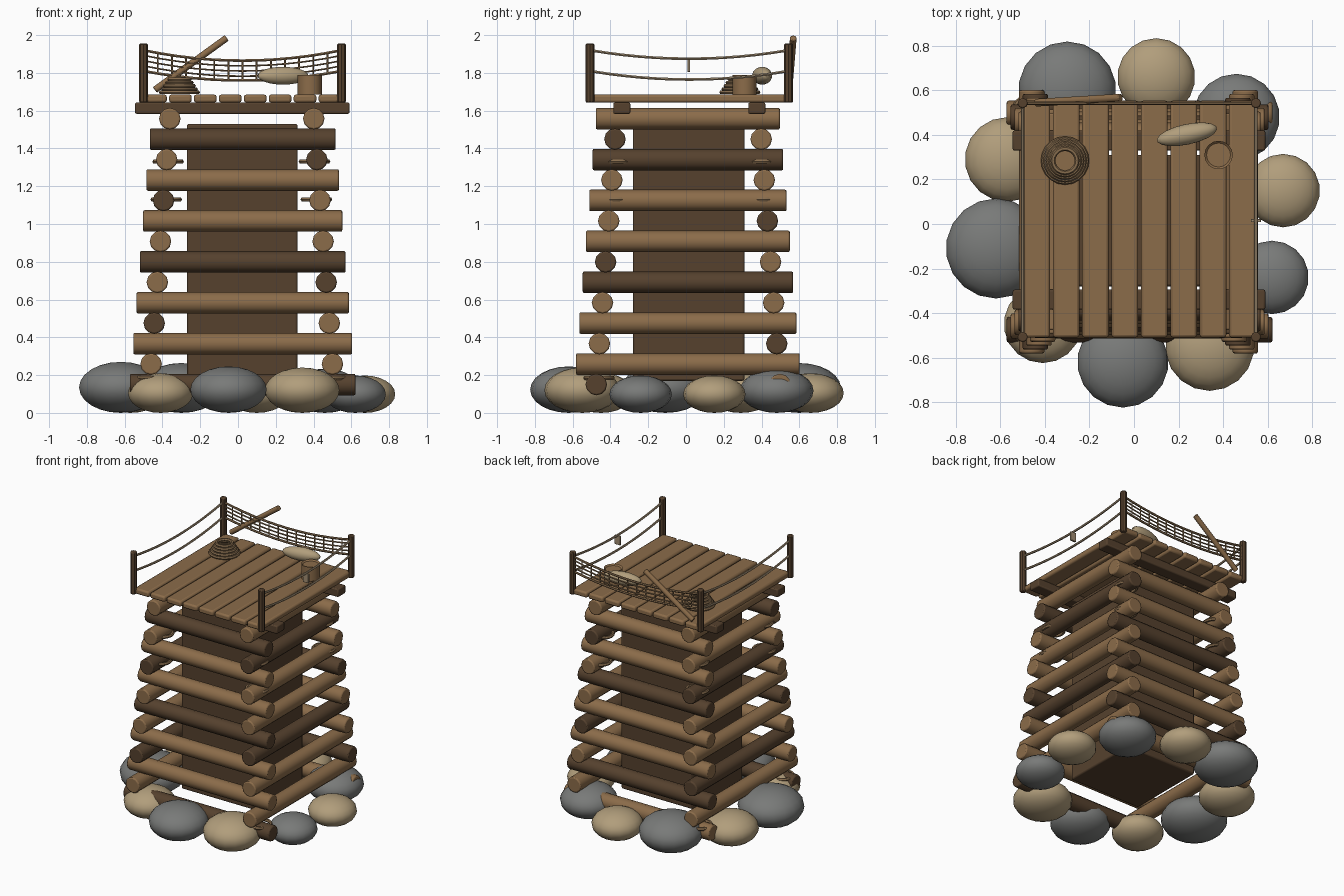
import bpy, bmesh, math
from mathutils import Vector, Matrix

cube = bpy.data.objects.get("Cube")
if cube:
    bpy.data.objects.remove(cube)


def material(name, rgb):
    m = bpy.data.materials.new(name)
    m.use_nodes = True
    m.diffuse_color = (*rgb, 1)
    node = m.node_tree.nodes["Principled BSDF"]
    node.inputs["Base Color"].default_value = (*rgb, 1)
    node.inputs["Roughness"].default_value = 0.9
    return m


WOOD = material("light wood", (0.26, 0.15, 0.068))
DARK = material("dark wood", (0.092, 0.053, 0.027))
GREY = material("grey stone", (0.19, 0.195, 0.19))
TAN = material("tan stone", (0.44, 0.34, 0.20))
ROPE = material("pale rope", (0.36, 0.27, 0.17))
CORD = material("brown cord", (0.24, 0.15, 0.075))
parts = []


def finish(name, bm, mat, bevel=0):
    me = bpy.data.meshes.new(name)
    bm.to_mesh(me)
    bm.free()
    me.materials.append(mat)
    ob = bpy.data.objects.new(name, me)
    bpy.context.collection.objects.link(ob)
    if bevel:
        mod = ob.modifiers.new("worn edges", "BEVEL")
        mod.width = bevel
        mod.segments = 2
        mod.limit_method = "ANGLE"
        mod.angle_limit = math.radians(60)
    parts.append(ob)
    return ob


def box(name, lo, hi, mat, bevel=0.008):
    lo, hi = Vector(lo), Vector(hi)
    bm = bmesh.new()
    bmesh.ops.create_cube(bm, size=1)
    bmesh.ops.scale(bm, vec=hi - lo, verts=bm.verts)
    bmesh.ops.translate(bm, vec=(lo + hi) / 2, verts=bm.verts)
    return finish(name, bm, mat, bevel)


def pole(name, a, b, r, mat, sides=12, bevel=0.008):
    a, b = Vector(a), Vector(b)
    turn = (b - a).to_track_quat("Z", "Y").to_matrix().to_4x4()
    bm = bmesh.new()
    bmesh.ops.create_cone(bm, cap_ends=True, segments=sides, radius1=r, radius2=r,
                          depth=(b - a).length,
                          matrix=Matrix.Translation((a + b) / 2) @ turn)
    return finish(name, bm, mat, bevel)


def ellipsoid(name, centre, radii, mat, turn=0):
    bm = bmesh.new()
    bmesh.ops.create_uvsphere(bm, u_segments=18, v_segments=12, radius=1)
    bmesh.ops.scale(bm, vec=radii, verts=bm.verts)
    bmesh.ops.rotate(bm, matrix=Matrix.Rotation(turn, 3, "Z"), verts=bm.verts)
    bmesh.ops.translate(bm, vec=centre, verts=bm.verts)
    return finish(name, bm, mat)


def cord(name, points, r, mat, closed=False):
    cu = bpy.data.curves.new(name, "CURVE")
    cu.dimensions = "3D"
    cu.bevel_depth = r
    cu.bevel_resolution = 1
    cu.use_fill_caps = True
    sp = cu.splines.new("POLY")
    sp.points.add(len(points) - 1)
    for p, co in zip(sp.points, points):
        p.co = (*co, 1)
    sp.use_cyclic_u = closed
    cu.materials.append(mat)
    ob = bpy.data.objects.new(name, cu)
    bpy.context.collection.objects.link(ob)
    parts.append(ob)


def sagging(a, b, sag, n=12):
    a, b = Vector(a), Vector(b)
    return [a.lerp(b, i / n) - Vector((0, 0, sag * 4 * (i / n) * (1 - i / n)))
            for i in range(n + 1)]


def ring(name, centre, r, thick, mat, n=18):
    x, y, z = centre
    angles = [math.tau * i / n for i in range(n)]
    cord(name, [(x + r * math.cos(t), y + r * math.sin(t), z) for t in angles],
         thick, mat, True)


# Boulders around the foot: x, y, radius, alternating colour
boulders = [(-.30, .60, .22), (.10, .66, .175), (.46, .48, .195), (.67, .15, .165),
            (.62, -.24, .165), (.34, -.55, .2), (-.05, -.62, .205), (-.41, -.45, .175),
            (-.62, -.11, .225), (-.57, .29, .19)]
for i, (x, y, r) in enumerate(boulders):
    ellipsoid("boulder", (x, y, .6 * r), (r, r, .6 * r), TAN if i % 2 else GREY)

# Dark core and stacked, inward leaning log walls
box("core", (-.27, -.28, .17), (.315, .31, 1.53), DARK, 0.01)
for i in range(7):
    lean = .0165 * i
    z = .15 + .2165 * i
    half = .597 - .0175 * i
    for name, y, k in (("front_log", -.475 + lean, 0), ("back_log", .497 - lean, 1)):
        pole(name, (.025 - half, y, z), (.025 + half, y, z), .057,
             DARK if i % 3 == k else WOOD)
    z += .1085
    half -= .005
    for name, x, k in (("right_log", -.46 + lean, 1), ("left_log", .5 - lean, 2)):
        pole(name, (x, .01 - half, z), (x, .01 + half, z), .057,
             DARK if i % 3 == k else WOOD)

# Rope lashings at the corners
for z, spread in ((1.33, 0), (1.13, .01), (.185, .1)):
    for x in (-.37 - spread, .405 + spread):
        for y in (-.36 - spread, .40 + spread):
            ring("corner_lashing", (x, y, z), .072, .012, CORD)

# Deck
for y in (-.34, .375):
    box("deck_beam", (-.545, y - .045, 1.583), (.59, y + .045, 1.643), DARK)
for i in range(8):
    x = -.437 + .132 * i
    box("deck_plank", (x - .06, -.51, 1.643), (x + .06, .555, 1.685), WOOD, .012)

# Railing posts and ropes
for x in (-.5, .548):
    for y in (-.508, .543):
        pole("railing_post", (x, y, 1.643), (x, y, 1.955), .023, DARK, 8, .006)
    for z in (1.92, 1.81):
        cord("side_rope", sagging((x, -.508, z), (x, .543, z), .045), .008, ROPE)
for z, sag in ((1.92, .055), (1.81, .05)):
    cord("back_rope", sagging((-.5, .543, z), (.548, .543, z), sag), .008, CORD)
box("rope_tag", (.525, .008, 1.805), (.571, .022, 1.872), ROPE, .003)

# Net across the back
columns = 14
for k in range(1, 4):
    z = 1.92 - .0275 * k
    cord("net_strand", sagging((-.5, .543, z), (.548, .543, z), .055), .005, CORD)
for i in range(1, columns):
    t = i / columns
    x = -.5 + 1.048 * t
    bow = 4 * t * (1 - t)
    cord("net_drop", [(x, .543, 1.92 - .055 * bow), (x, .543, 1.81 - .05 * bow)],
         .005, CORD)

# Things on the deck: leaning pole, rope coil, bucket, sack
pole("leaning_pole", (-.44, .545, 1.71), (-.06, .568, 1.985), .018, WOOD, 10, .004)
for i in range(5):
    ring("rope_coil", (-.31, .285, 1.697 + .017 * i), .098 - .011 * i, .011, CORD, 20)
bucket = pole("bucket", (.38, .31, 1.685), (.38, .31, 1.79), .064, WOOD, 16, 0)
bm = bmesh.new()
bm.from_mesh(bucket.data)
lid = max(bm.faces, key=lambda f: f.calc_center_median().z)
bmesh.ops.inset_region(bm, faces=[lid], thickness=.01)
bmesh.ops.translate(bm, vec=(0, 0, -.01), verts=lid.verts)
bm.to_mesh(bucket.data)
bm.free()
ellipsoid("sack", (.238, .403, 1.785), (.138, .046, .047), TAN, math.radians(12))

# Turn cords into meshes and shade smooth with sharp edges kept
bpy.ops.object.select_all(action="DESELECT")
for ob in parts:
    ob.select_set(True)
bpy.context.view_layer.objects.active = parts[-1]
curves = [ob for ob in parts if ob.type == "CURVE"]
for ob in parts:
    ob.select_set(ob.type == "CURVE")
bpy.context.view_layer.objects.active = curves[0]
bpy.ops.object.convert(target="MESH")
for ob in parts:
    ob.select_set(True)
bpy.ops.object.shade_smooth_by_angle(angle=math.radians(40))
